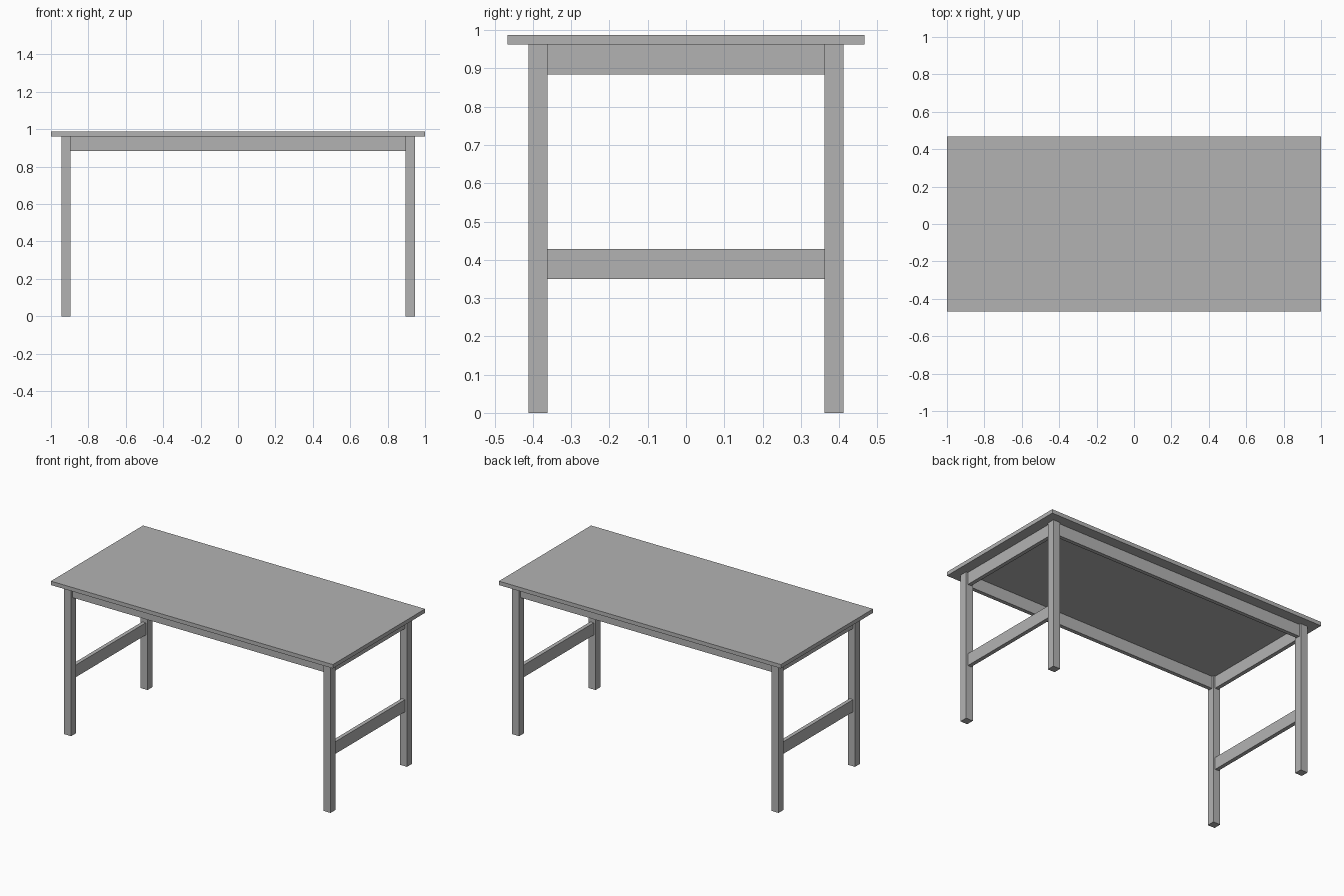
import bpy

default_cube = bpy.data.objects.get("Cube")
if default_cube:
    bpy.data.objects.remove(default_cube, do_unlink=True)

# Single grey finish
grey = bpy.data.materials.new("plain_grey")
grey.use_nodes = True
colour = (0.45, 0.45, 0.45, 1)
grey.diffuse_color = colour
grey.node_tree.nodes["Principled BSDF"].inputs["Base Color"].default_value = colour


def box(name, x, y, z):
    """Box spanning the given (low, high) ranges."""
    spans = (x, y, z)
    bpy.ops.mesh.primitive_cube_add(size=1, location=[(a + b) / 2 for a, b in spans])
    obj = bpy.context.object
    obj.name = name
    obj.scale = [b - a for a, b in spans]
    bpy.ops.object.transform_apply(location=False, rotation=False, scale=True)
    obj.data.materials.append(grey)
    return obj


def around(centre, width):
    return (centre - width / 2, centre + width / 2)


HEIGHT, TOP_UNDER = 0.987, 0.962
LEG_X, LEG_Y, LEG = 0.92, 0.387, 0.05
RAIL = 0.025
INNER_X, INNER_Y = LEG_X - LEG / 2, LEG_Y - LEG / 2
APRON_Z = (0.884, TOP_UNDER)

# Table top
box("table_top", (-1, 1), (-0.467, 0.467), (TOP_UNDER, HEIGHT))

# Four legs
for side, sx in (("left", 1), ("right", -1)):
    for end, sy in (("front", -1), ("back", 1)):
        box(f"{end}_{side}_leg", around(sx * LEG_X, LEG), around(sy * LEG_Y, LEG), (0, TOP_UNDER))

# Long aprons, centred on the legs
for end, sy in (("front", -1), ("back", 1)):
    box(f"{end}_apron", (-INNER_X, INNER_X), around(sy * LEG_Y, RAIL), APRON_Z)

# Short aprons and lower stretchers
for side, sx in (("left", 1), ("right", -1)):
    box(f"{side}_apron", around(sx * LEG_X, RAIL), (-INNER_Y, INNER_Y), APRON_Z)
    box(f"{side}_stretcher", around(sx * LEG_X, RAIL), (-INNER_Y, INNER_Y), (0.35, 0.428))
